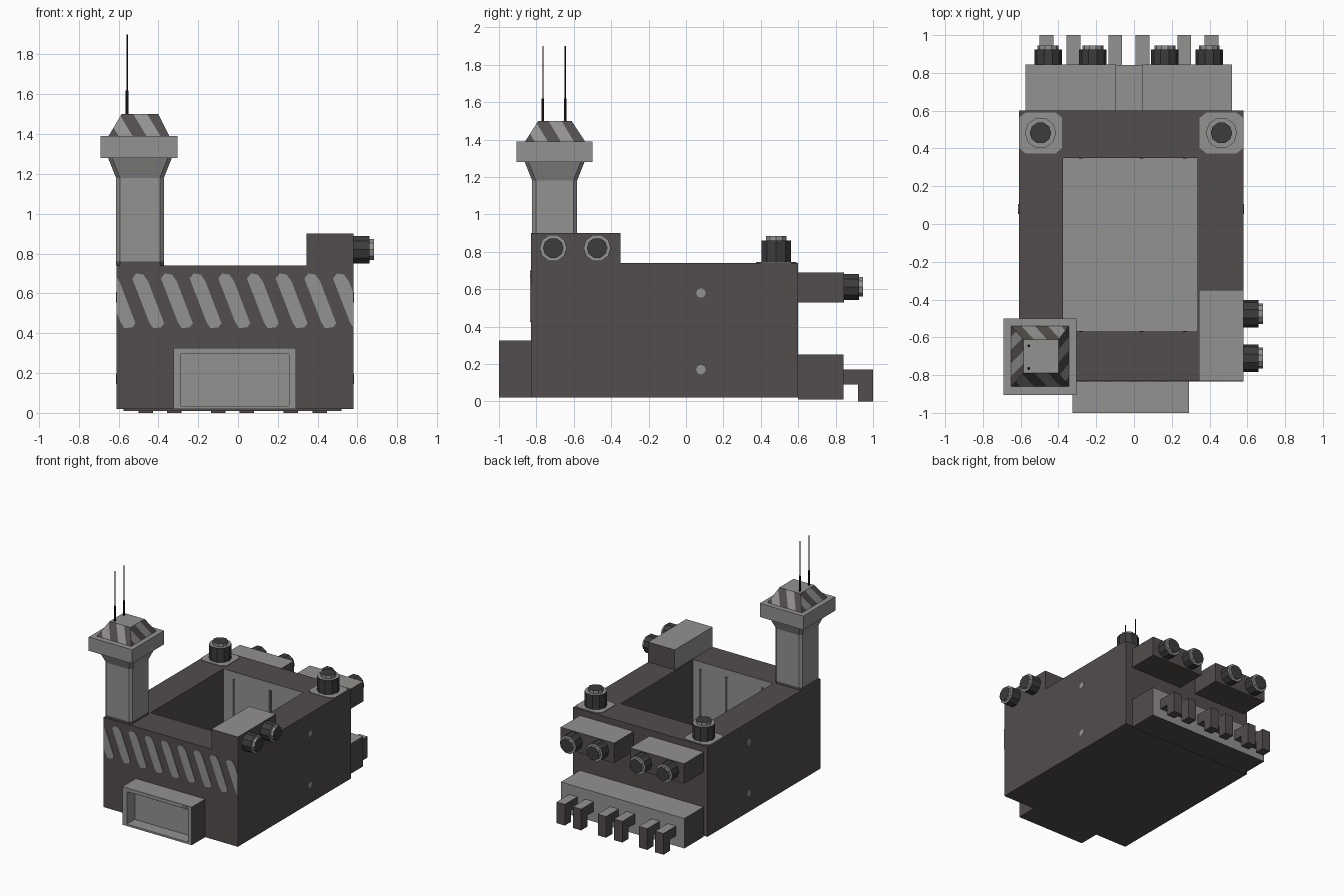
import bpy, bmesh, math
from mathutils import Vector

if "Cube" in bpy.data.objects:
    bpy.data.objects.remove(bpy.data.objects["Cube"])


def material(name, rgb):
    m = bpy.data.materials.new(name)
    m.diffuse_color = (*rgb, 1)
    m.use_nodes = True
    m.node_tree.nodes["Principled BSDF"].inputs["Base Color"].default_value = m.diffuse_color
    return m


MATS = [material("light grey", (0.29, 0.287, 0.28)),
        material("brown grey", (0.084, 0.075, 0.072)),
        material("charcoal", (0.045, 0.045, 0.045)),
        material("black", (0.012, 0.012, 0.012))]
LIGHT, BODY, CHAR, BLACK = range(4)


def finish(name, bm, rule):
    """Colour faces by rule(normal, centre) and link the object."""
    bm.normal_update()
    for f in bm.faces:
        f.material_index = rule(f.normal, f.calc_center_median())
    me = bpy.data.meshes.new(name)
    bm.to_mesh(me)
    bm.free()
    for m in MATS:
        me.materials.append(m)
    ob = bpy.data.objects.new(name, me)
    bpy.context.collection.objects.link(ob)
    return ob


def loft_bm(rings):
    """Skin a list of equal-length rings and cap both ends."""
    bm = bmesh.new()
    vs = [[bm.verts.new(p) for p in r] for r in rings]
    n = len(rings[0])
    for a, b in zip(vs, vs[1:]):
        for i in range(n):
            j = (i + 1) % n
            bm.faces.new((a[i], a[j], b[j], b[i]))
    bm.faces.new(vs[0][::-1])
    bm.faces.new(vs[-1])
    bmesh.ops.recalc_face_normals(bm, faces=bm.faces)
    return bm


def loft(name, rings, rule):
    return finish(name, loft_bm(rings), rule)


def rect(x0, x1, y0, y1, z):
    return [(x0, y0, z), (x1, y0, z), (x1, y1, z), (x0, y1, z)]


def rect_y(x0, x1, z0, z1, y):
    return [(x0, y, z0), (x1, y, z0), (x1, y, z1), (x0, y, z1)]


def box(name, x0, x1, y0, y1, z0, z1, rule):
    return loft(name, [rect(x0, x1, y0, y1, z0), rect(x0, x1, y0, y1, z1)], rule)


def solid(c):
    return lambda n, p: c


def circle(centre, axis, r, sides):
    q = Vector(axis).to_track_quat('Z', 'Y')
    return [Vector(centre) + q @ Vector((r * math.cos(t), r * math.sin(t), 0))
            for t in (2 * math.pi * i / sides for i in range(sides))]


def lamp(name, base, axis, r, h, r_tip, tip):
    """Stepped round stud with a pale ring around a dark end."""
    base, axis = Vector(base), Vector(axis)
    steps = [(0, r), (h, r), (h, r_tip), (h + tip, r_tip)]

    def rule(n, p):
        d = (p - base).dot(axis)
        return LIGHT if h - 0.001 < d < h + tip - 0.001 else CHAR
    loft(name, [circle(base + axis * d, axis, rr, 10) for d, rr in steps], rule)


def top_light(n, p):
    return LIGHT if n.z > 0.5 else BODY


# open-topped hull
def hull_rule(n, p):
    inside = -0.58 < p.y < 0.36 and -0.38 < p.x < 0.34 and p.z > 0.03
    if inside and (n.z > 0.5 and p.z < 0.5 or abs(n.y) > 0.5):
        return LIGHT
    return BODY


loft("hull", [rect(-0.61, 0.58, -0.83, 0.60, 0.02), rect(-0.61, 0.58, -0.83, 0.60, 0.74),
              rect(-0.375, 0.335, -0.57, 0.35, 0.74), rect(-0.375, 0.335, -0.57, 0.35, 0.05)],
     hull_rule)
for i, x in enumerate((-0.28, 0.04, 0.27)):
    box(f"inner_slit_front_{i}", x - .01, x + .01, -0.57, -0.566, 0.05, 0.68, solid(BODY))
    box(f"inner_slit_back_{i}", x - .01, x + .01, 0.346, 0.35, 0.05, 0.68, solid(BODY))

# side rivets
for x, s in ((0.58, 1), (-0.61, -1)):
    for z in (0.17, 0.58):
        loft(f"side_rivet_{s}_{z}", [circle((x, 0.08, z), (s, 0, 0), 0.026, 8),
                                     circle((x + s * .003, 0.08, z), (s, 0, 0), 0.026, 8)],
             solid(LIGHT))

# slanted warning stripes on the front, trimmed at the hull edges
bm = bmesh.new()
for i in range(9):
    x = -0.645 + 0.144 * i
    outline = [(-.03, .675), (-.01, .70), (.025, .695), (.05, .66), (.13, .45),
               (.115, .43), (.075, .425), (.055, .455)]
    bm.faces.new([bm.verts.new((x + dx, -0.834, z)) for dx, z in outline])
for x, s in ((0.58, 1), (-0.61, -1)):
    bmesh.ops.bisect_plane(bm, geom=bm.verts[:] + bm.edges[:] + bm.faces[:],
                           plane_co=(x, 0, 0), plane_no=(s, 0, 0), clear_outer=True)
ext = bmesh.ops.extrude_face_region(bm, geom=bm.faces[:])
bmesh.ops.translate(bm, vec=(0, 0.004, 0),
                    verts=[v for v in ext["geom"] if isinstance(v, bmesh.types.BMVert)])
bmesh.ops.recalc_face_normals(bm, faces=bm.faces)
finish("front_stripes", bm, solid(LIGHT))

# recessed front tray
loft("front_tray", [rect_y(-.325, .29, .02, .325, -.83), rect_y(-.325, .29, .02, .325, -1),
                    rect_y(-.285, .255, .035, .295, -1), rect_y(-.285, .255, .035, .295, -.90)],
     lambda n, p: BODY if (abs(n.x) > .5 and (p.x < -.3 or p.x > .27)) or n.z < -.5 and p.z < .1
     else LIGHT)
for i in range(7):
    x = -0.32 + 0.087 * i
    box(f"tray_stripe_{i}", x, x + .06, -1.0, -0.997, .295, .325, solid(BODY))

# corner tower with chamfered corners
CX, CY = -0.4925, -0.7025


def tower_ring(h, z, c):
    pts = [(-h + c, -h), (h - c, -h), (h, -h + c), (h, h - c),
           (h - c, h), (-h + c, h), (-h, h - c), (-h, -h + c)]
    return [(CX + x, CY + y, z) for x, y in pts]


loft("tower", [tower_ring(.12, .74, .02), tower_ring(.12, .76, .02),
               tower_ring(.12, 1.18, .02), tower_ring(.16, 1.28, .02)],
     lambda n, p: BODY if p.z < .755 else LIGHT)
box("tower_collar", -.69, -.305, -.905, -.50, 1.28, 1.39, solid(LIGHT))

# striped sloping roof of the tower
bm = loft_bm([rect(-.65, -.345, -.86, -.54, 1.39), rect(-.585, -.40, -.79, -.612, 1.50)])
centre = Vector((CX, CY, 1.445))
dirs = [Vector(d) for d in ((1, 0, 0), (-1, 0, 0), (0, 1, 0), (0, -1, 0))]


def stripe_axis(d):
    return Vector((-d.y, d.x, 0)) + Vector((0, 0, 0.6))


PITCH = 0.07
for d in dirs:
    for k in range(-3, 4):
        bm.normal_update()
        fs = [f for f in bm.faces if f.normal.dot(d) > 0.5]
        geom = set(fs) | {e for f in fs for e in f.edges} | {v for f in fs for v in f.verts}
        no = stripe_axis(d)
        bmesh.ops.bisect_plane(bm, geom=list(geom), plane_no=no,
                               plane_co=centre + no * (PITCH * k / no.length_squared))


def roof_rule(n, p):
    if abs(n.z) > 0.95:
        return LIGHT
    d = max(dirs, key=n.dot)
    return (LIGHT, BODY)[math.floor((p - centre).dot(stripe_axis(d)) / PITCH) % 2]


finish("tower_roof", bm, roof_rule)

# two antennas
for i, y in enumerate((-0.765, -0.645)):
    loft(f"antenna_{i}", [circle((-.557, y, z), (0, 0, 1), r, 6)
                          for z, r in ((1.45, .008), (1.62, .008), (1.62, .004), (1.90, .004))],
         solid(BLACK))

# raised side box with two lamps
box("side_box", .345, .58, -.83, -.35, .74, .90,
    lambda n, p: LIGHT if n.z > .5 or n.x < -.5 else BODY)
for i, y in enumerate((-0.71, -0.475)):
    lamp(f"side_lamp_{i}", (.58, y, .82), (1, 0, 0), .073, .08, .055, .022)

# rear corner studs on pale pads
for i, x in enumerate((-0.495, 0.463)):
    pad = [(-.115, -.08), (-.08, -.108), (.08, -.108), (.115, -.08),
           (.115, .08), (.08, .108), (-.08, .108), (-.115, .08)]
    loft(f"stud_pad_{i}", [[(x + a, .482 + b, z) for a, b in pad] for z in (.74, .745)],
         solid(LIGHT))
    lamp(f"corner_stud_{i}", (x, .482, .74), (0, 0, 1), .083, .12, .057, .025)

# rear lamp boxes
for i, (x0, x1) in enumerate(((-.575, -.095), (.045, .52))):
    box(f"rear_lamp_box_{i}", x0, x1, .60, .845, .53, .69, top_light)
    for j in (0.25, 0.745):
        lamp(f"rear_lamp_{i}_{j}", (x0 + (x1 - x0) * j, .845, .612), (0, 1, 0),
             .073, .08, .055, .02)

# rear lower boxes, each with a pair of hooked prongs
for i in range(3):
    x0 = -.575 + .365 * i
    box(f"rear_lower_box_{i}", x0, x0 + .365, .60, .842, .01, .25,
        lambda n, p: LIGHT if n.z > .5 or n.y > .5 else BODY)
    for j, dx in enumerate((-.108, .036)):
        x = x0 + .1825 + dx
        side = [(.84, .09), (.92, .09), (.92, 0), (1, 0), (1, .17), (.84, .17)]
        loft(f"prong_{i}_{j}", [[(xx, y, z) for y, z in side] for xx in (x, x + .073)], top_light)
